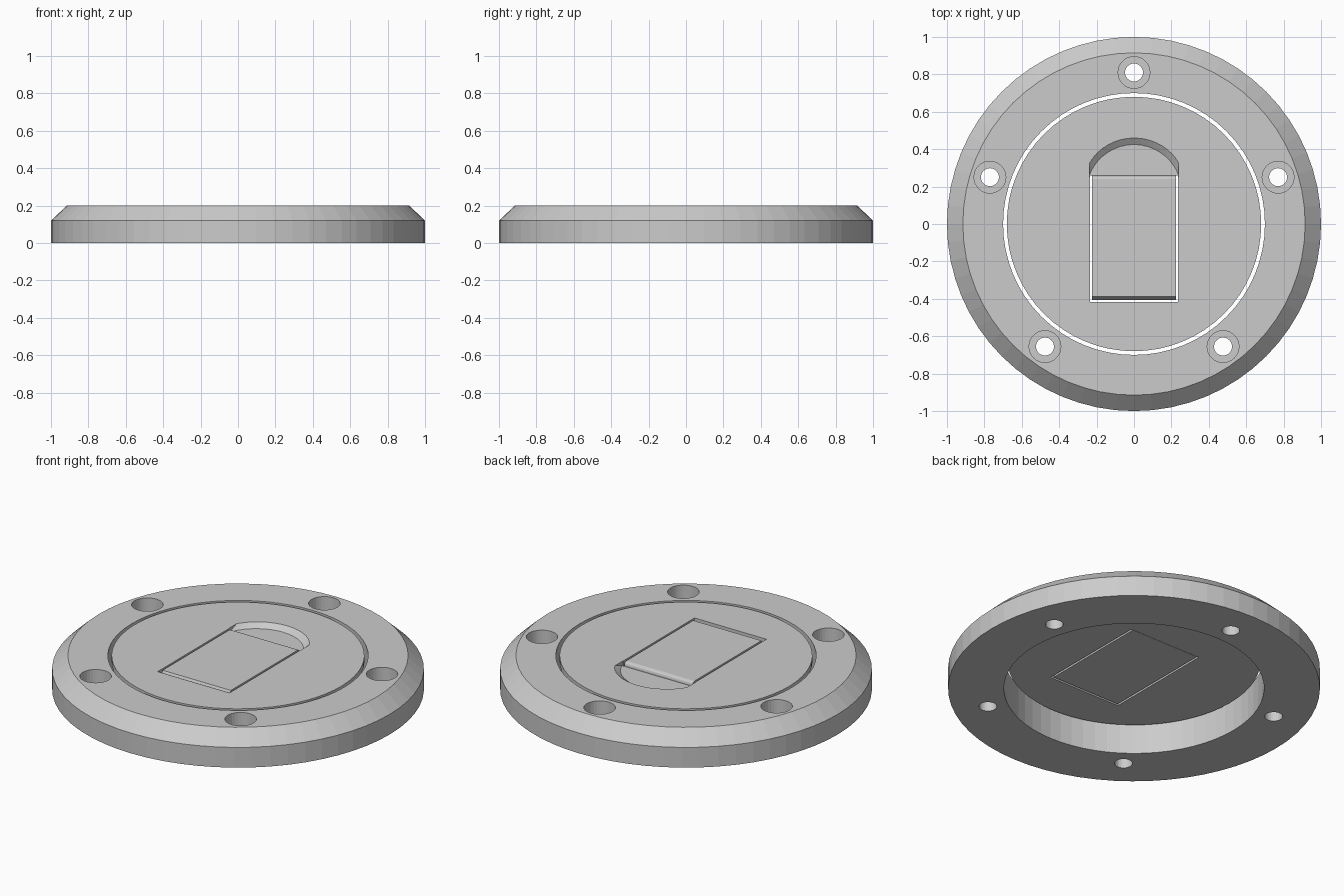
import bpy, bmesh, math
from mathutils import Vector

default = bpy.data.objects.get("Cube")
if default:
    bpy.data.objects.remove(default)

grey = bpy.data.materials.new("plain grey")
grey.use_nodes = True
GREY = (0.6, 0.6, 0.6, 1)
grey.diffuse_color = GREY
grey.node_tree.nodes["Principled BSDF"].inputs["Base Color"].default_value = GREY

TOP, PLATE_BOTTOM = 0.2, 0.165
SEGMENTS = 64


def finish(name, bm):
    bmesh.ops.recalc_face_normals(bm, faces=bm.faces)
    mesh = bpy.data.meshes.new(name)
    bm.to_mesh(mesh)
    bm.free()
    mesh.materials.append(grey)
    obj = bpy.data.objects.new(name, mesh)
    bpy.context.scene.collection.objects.link(obj)
    return obj


def loft(name, loops, capped=True):
    """Skin a list of point loops; cap the ends, or join last to first."""
    bm = bmesh.new()
    rows = [[bm.verts.new(p) for p in loop] for loop in loops]
    n = len(rows[0])
    pairs = list(zip(rows, rows[1:]))
    if not capped:
        pairs.append((rows[-1], rows[0]))
    for a, b in pairs:
        for i in range(n):
            j = (i + 1) % n
            bm.faces.new((a[i], a[j], b[j], b[i]))
    if capped:
        bm.faces.new(rows[0])
        bm.faces.new(rows[-1])
    return finish(name, bm)


def circle(r, z, centre=(0, 0), n=SEGMENTS):
    return [Vector((centre[0] + r * math.cos(math.tau * i / n),
                    centre[1] + r * math.sin(math.tau * i / n), z)) for i in range(n)]


def cut(obj, cutters):
    for cutter in cutters:
        cutter.hide_render = True
        mod = obj.modifiers.new("cut", "BOOLEAN")
        mod.operation, mod.solver, mod.object = "DIFFERENCE", "EXACT", cutter
    graph = bpy.context.evaluated_depsgraph_get()
    mesh = bpy.data.meshes.new_from_object(obj.evaluated_get(graph))
    obj.modifiers.clear()
    obj.data = mesh
    for cutter in cutters:
        bpy.data.objects.remove(cutter)


# Outer ring with chamfered rim
ring = loft("outer_ring", [circle(r, z) for r, z in
            [(0.7, 0), (1, 0), (1, 0.12), (0.915, TOP), (0.7, TOP)]], capped=False)

# Five counterbored bolt holes
bolts = []
for k in range(5):
    angle = math.pi / 2 + math.tau * k / 5
    centre = (0.81 * math.cos(angle), 0.81 * math.sin(angle))
    bolts.append(loft("bolt_cutter", [circle(r, z, centre, 32) for r, z in
                 [(0.048, -0.1), (0.048, 0.08), (0.085, 0.08), (0.085, 0.3)]]))
cut(ring, bolts)

# Thin centre plate
plate = loft("centre_plate", [circle(0.68, PLATE_BOTTOM), circle(0.68, TOP)])


# Flap opening and sloped finger notch cut in the plate
def rectangle(z):
    return [(-0.236, -0.417, z), (0.236, -0.417, z), (0.236, 0.26, z), (-0.236, 0.26, z)]


def notch_outline(r, z, half=0.238, steps=20):
    points = [(half, 0.25, z), (-half, 0.25, z)]
    for i in range(steps + 1):
        x = -half * math.cos(math.pi * i / steps)
        points.append((x, max(0.255, 0.17 + math.sqrt(r * r - x * x)), z))
    return points


opening = loft("opening_cutter", [rectangle(0.1), rectangle(0.3)])
notch = loft("notch_cutter", [notch_outline(0.255, 0.175), notch_outline(0.325, 0.225)])
cut(plate, [opening, notch])

# Flap with a sloped front end and a rounded grip end
profile = [(-0.405, PLATE_BOTTOM), (0.258, PLATE_BOTTOM), (0.258, 0.182),
           (0.255, 0.191), (0.249, 0.197), (0.24, TOP), (-0.387, TOP)]
loft("flap", [[(x, y, z) for y, z in profile] for x in (-0.224, 0.224)])
